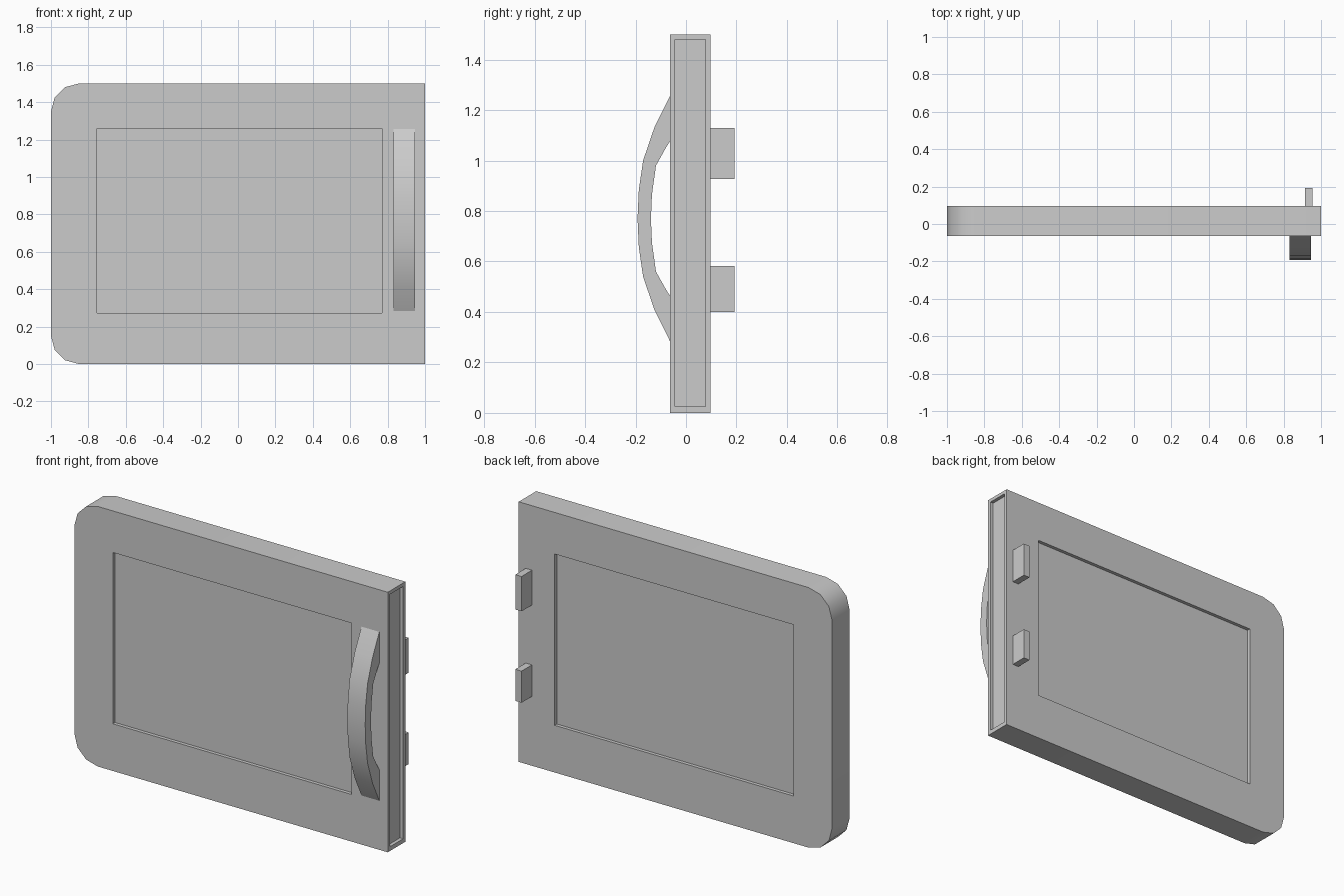
import bpy
import bmesh
import math

if "Cube" in bpy.data.objects:
    bpy.data.objects.remove(bpy.data.objects["Cube"])

FRONT, BACK, HEIGHT = -0.063, 0.097, 1.5


def prism(name, profile, axis, lo, hi):
    """Extrude a 2D profile along x (profile = y,z) or y (profile = x,z)."""
    def point(p, t):
        return (t, p[0], p[1]) if axis == 'x' else (p[0], t, p[1])
    bm = bmesh.new()
    face = bm.faces.new([bm.verts.new(point(p, lo)) for p in profile])
    ext = bmesh.ops.extrude_face_region(bm, geom=[face])
    shift = (hi - lo, 0, 0) if axis == 'x' else (0, hi - lo, 0)
    bmesh.ops.translate(bm, vec=shift,
                        verts=[g for g in ext['geom'] if isinstance(g, bmesh.types.BMVert)])
    bmesh.ops.recalc_face_normals(bm, faces=bm.faces)
    mesh = bpy.data.meshes.new(name)
    bm.to_mesh(mesh)
    bm.free()
    obj = bpy.data.objects.new(name, mesh)
    bpy.context.collection.objects.link(obj)
    return obj


def box(name, x, y, z):
    return prism(name, [(x[0], z[0]), (x[1], z[0]), (x[1], z[1]), (x[0], z[1])], 'y', *y)


def activate(obj):
    bpy.ops.object.select_all(action='DESELECT')
    obj.select_set(True)
    bpy.context.view_layer.objects.active = obj


def carve(obj, cutter):
    activate(obj)
    mod = obj.modifiers.new("recess", 'BOOLEAN')
    mod.operation = 'DIFFERENCE'
    mod.solver = 'EXACT'
    mod.object = cutter
    bpy.ops.object.modifier_apply(modifier=mod.name)
    bpy.data.objects.remove(cutter)


def smooth(obj):
    activate(obj)
    bpy.ops.object.shade_smooth_by_angle(angle=math.radians(35))


# Door slab, rounded on the left corners only
R = 0.15
outline = [(1, 0), (1, HEIGHT)]
for cz, start in ((HEIGHT - R, 90), (R, 180)):
    for i in range(4):
        a = math.radians(start + 30 * i)
        outline.append((-1 + R + R * math.cos(a), cz + R * math.sin(a)))
door = prism("door_panel", outline, 'y', FRONT, BACK)

# Shallow window recesses on both faces, and a recess in the flat right edge
D = 0.02
for y in ((FRONT - 0.1, FRONT + D), (BACK - D, BACK + 0.1)):
    carve(door, box("window_cutter", (-0.755, 0.77), y, (0.272, 1.26)))
carve(door, box("edge_cutter", (1 - D, 1.1), (FRONT + 0.02, BACK - 0.02), (0.025, 1.48)))
smooth(door)

# Bowed handle, symmetric about its middle height
MID = 0.77
outer = [(FRONT, 0.487), (-0.125, 0.362), (-0.17, 0.23), (-0.187, 0.113)]
inner = [(FRONT, 0.307), (-0.08, 0.28), (-0.119, 0.21), (-0.135, 0.095)]


def bow(half, tip):
    return ([(y, MID + h) for y, h in half] + [(tip, MID)]
            + [(y, MID - h) for y, h in reversed(half)])


handle = prism("handle", bow(outer, -0.192) + bow(inner, -0.139)[::-1], 'x', 0.832, 0.946)
smooth(handle)

# Latch tabs on the back
for name, z in (("upper_latch", (0.927, 1.128)), ("lower_latch", (0.4, 0.582))):
    box(name, (0.915, 0.955), (BACK, 0.192), z)
